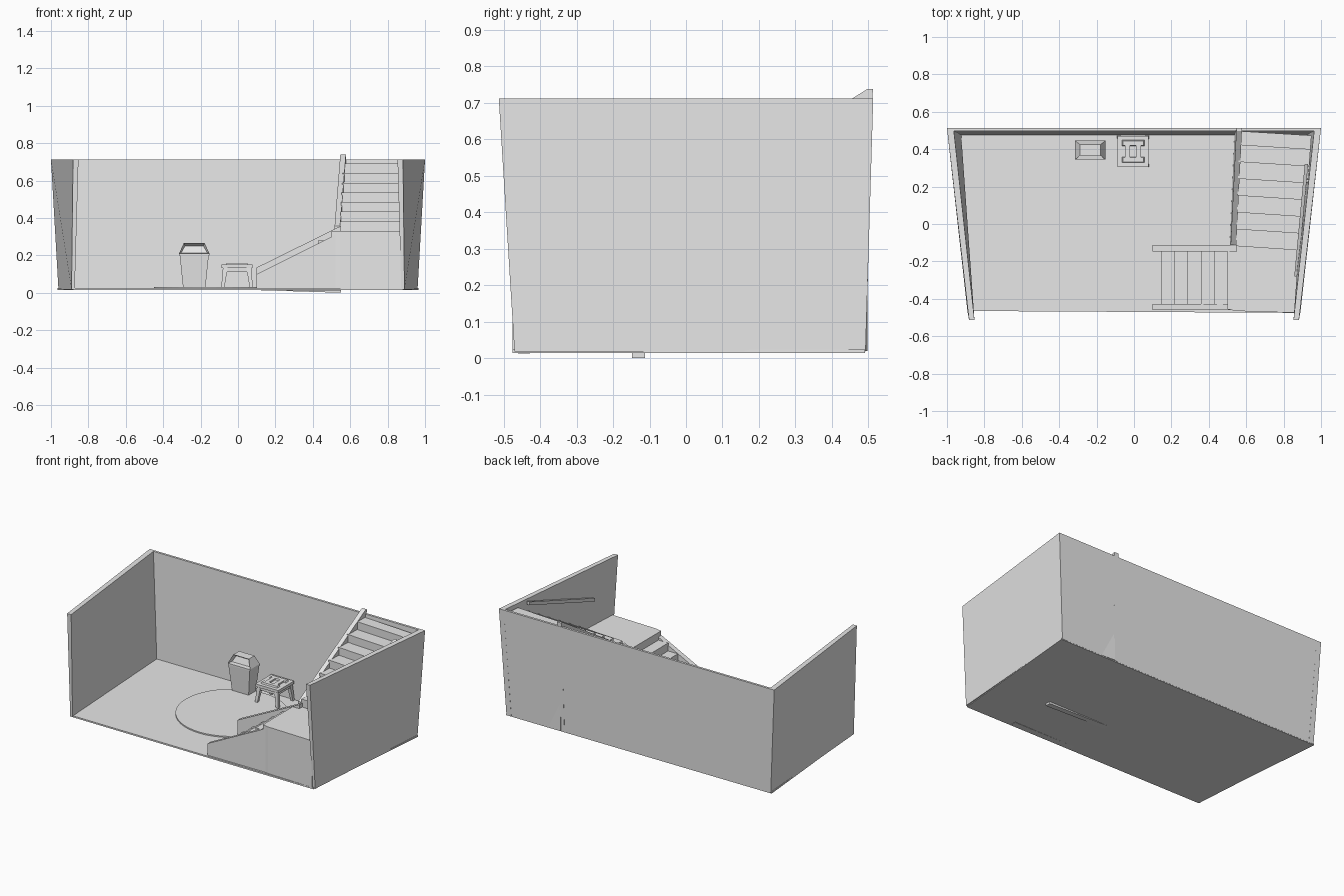
import bpy, bmesh
from mathutils import Vector

cube = bpy.data.objects.get("Cube")
if cube:
    bpy.data.objects.remove(cube, do_unlink=True)

grey = bpy.data.materials.new("plain grey")
grey.use_nodes = True
grey.diffuse_color = (0.8, 0.8, 0.8, 1)
grey.node_tree.nodes["Principled BSDF"].inputs["Base Color"].default_value = (0.8, 0.8, 0.8, 1)


def finish(name, bm):
    bmesh.ops.recalc_face_normals(bm, faces=bm.faces)
    mesh = bpy.data.meshes.new(name)
    bm.to_mesh(mesh)
    bm.free()
    mesh.materials.append(grey)
    obj = bpy.data.objects.new(name, mesh)
    bpy.context.collection.objects.link(obj)
    return obj


def add_loft(bm, *loops):
    """Bridge matching loops of points and cap both ends."""
    rings = [[bm.verts.new(p) for p in loop] for loop in loops]
    for a, b in zip(rings, rings[1:]):
        for i in range(len(a)):
            j = (i + 1) % len(a)
            bm.faces.new((a[i], a[j], b[j], b[i]))
    bm.faces.new(rings[0])
    bm.faces.new(rings[-1])


def loft(name, *loops):
    bm = bmesh.new()
    add_loft(bm, *loops)
    return finish(name, bm)


def rect(cx, cy, w, d, z):
    return [(cx + sx * w / 2, cy + sy * d / 2, z)
            for sx, sy in ((-1, -1), (1, -1), (1, 1), (-1, 1))]


def box(name, x0, x1, y0, y1, z0, z1):
    c = ((x0 + x1) / 2, (y0 + y1) / 2, x1 - x0, y1 - y0)
    return loft(name, rect(*c, z0), rect(*c, z1))


# Floor slab, wider at the back
outline = [(-0.88, -0.465), (0.88, -0.475), (0.965, 0.49), (-0.965, 0.49)]
loft("floor", [(x, y, 0.014) for x, y in outline], [(x, y, 0.024) for x, y in outline])

# Side walls leaning outwards, and the back wall
for name, s in (("left_wall", 1), ("right_wall", -1)):
    low = [(0.873, -0.47), (0.89, -0.47), (0.96, 0.492), (0.925, 0.492)]
    high = [(0.853, -0.513), (0.882, -0.513), (1, 0.513), (0.965, 0.513)]
    loft(name, [(s * x, y, 0.018) for x, y in low], [(s * x, y, 0.712) for x, y in high])
loft("back_wall",
     [(-0.955, 0.476, 0.018), (0.955, 0.476, 0.018), (0.955, 0.491, 0.018), (-0.955, 0.491, 0.018)],
     [(-0.99, 0.498, 0.712), (0.99, 0.498, 0.712), (0.99, 0.513, 0.712), (-0.99, 0.513, 0.712)])

# Round rug
bm = bmesh.new()
bmesh.ops.create_cone(bm, cap_ends=True, segments=48, radius1=0.335, radius2=0.335, depth=0.012)
bmesh.ops.translate(bm, verts=bm.verts, vec=(-0.115, 0.1, 0.026))
finish("round_rug", bm)


def stair_profile(starts, end, base, rise):
    """Sawtooth outline of a solid flight as (run, height) pairs."""
    pts, z = [(starts[0], 0.02)], base
    for i, s in enumerate(starts):
        z += rise
        nxt = starts[i + 1] if i + 1 < len(starts) else end
        pts += [(s, z), (nxt, z)]
    return pts + [(end, 0.02)]


# Lower flight, landing and upper flight
lower = stair_profile([0.145 + 0.071 * i for i in range(5)], 0.5, 0.02, 0.052)
loft("lower_steps", [(x, -0.43, z) for x, z in lower], [(x, -0.14, z) for x, z in lower])
plan = [(0.5, -0.455), (0.545, -0.465), (0.872, -0.475), (0.895, -0.1), (0.53, -0.1), (0.5, -0.13)]
loft("landing", [(x, y, 0.02) for x, y in plan], [(x, y, 0.33) for x, y in plan])
upper = stair_profile([-0.13 + 0.09 * i for i in range(7)], 0.485, 0.33, 0.0515)
loft("upper_steps",
     [(0.545 + 0.03 * (y + 0.12), y + 0.012, z) for y, z in upper],
     [(0.878 + 0.075 * (y + 0.46), y - 0.012, z) for y, z in upper])

# Panels enclosing both flights
front = [(0.1, 0.014), (0.55, 0.012), (0.55, 0.325), (0.1, 0.1)]
loft("lower_front_panel", [(x, -0.46, z) for x, z in front], [(x, -0.427, z) for x, z in front])
inner = [(0.1, 0.014), (0.55, 0.0), (0.55, 0.357), (0.1, 0.135)]
loft("lower_inner_panel", [(x, -0.148, z) for x, z in inner], [(x, -0.113, z) for x, z in inner])
side = [(-0.113, 0.02), (0.493, 0.02), (0.512, 0.738), (0.498, 0.738), (-0.113, 0.357)]


def panel_x(y, z):
    return 0.512 + 0.042 * (y + 0.12) + 0.012 * z


loft("upper_side_panel",
     [(panel_x(y, z), y, z) for y, z in side],
     [(panel_x(y, z) + 0.03, y, z) for y, z in side])

# Handrail on the side wall
ends = [(0.866, -0.28, 0.505), (0.922, 0.32, 0.695)]
loft("handrail", *[[(x + dx, y, z + dz) for dx, dz in
                    ((-0.009, -0.011), (0.009, -0.011), (0.009, 0.011), (-0.009, 0.011))]
                   for x, y, z in ends])
for i, t in enumerate((0.15, 0.85)):
    p = Vector(ends[0]).lerp(Vector(ends[1]), t)
    box(f"rail_bracket_{i + 1}", p.x, p.x + 0.035, p.y - 0.008, p.y + 0.008, p.z - 0.012, p.z)

# Litter bin: tapered body, sloped hood and recessed opening
bin_x, bin_y = -0.234, 0.395
loft("bin_body", rect(bin_x, bin_y, 0.118, 0.072, 0.02), rect(bin_x, bin_y, 0.155, 0.1, 0.2))
bm = bmesh.new()
add_loft(bm, rect(bin_x, bin_y, 0.162, 0.102, 0.2), rect(bin_x, bin_y, 0.162, 0.102, 0.21),
         rect(bin_x, bin_y, 0.112, 0.06, 0.265))
bmesh.ops.recalc_face_normals(bm, faces=bm.faces)
slope = min((f for f in bm.faces if f.normal.z > 0.1), key=lambda f: f.normal.y)
bmesh.ops.inset_individual(bm, faces=[slope], thickness=0.013, depth=0)
bmesh.ops.translate(bm, verts=slope.verts, vec=(0, 0.025, -0.004))
finish("bin_hood", bm)

# Step stool: slab seat, raised grip pads, splayed legs and aprons
sx, sy = -0.005, 0.388
box("stool_seat", sx - 0.083, sx + 0.083, sy - 0.083, sy + 0.083, 0.132, 0.15)
for i, s in enumerate((-1, 1)):
    loft(f"stool_pad_{i + 1}", rect(sx, sy + s * 0.045, 0.12, 0.03, 0.15),
         rect(sx, sy + s * 0.045, 0.11, 0.024, 0.16))
    box(f"stool_grip_{i + 1}", sx + s * 0.03 - 0.013, sx + s * 0.03 + 0.013,
        sy - 0.04, sy + 0.04, 0.15, 0.16)
    box(f"stool_apron_{i + 1}", sx - 0.07, sx + 0.07,
        sy + s * 0.068 - 0.005, sy + s * 0.068 + 0.005, 0.112, 0.132)
    box(f"stool_side_apron_{i + 1}", sx + s * 0.068 - 0.005, sx + s * 0.068 + 0.005,
        sy - 0.07, sy + 0.07, 0.112, 0.132)
    for j, t in enumerate((-1, 1)):
        loft(f"stool_leg_{i + 1}_{j + 1}",
             rect(sx + s * 0.077, sy + t * 0.077, 0.016, 0.016, 0.02),
             rect(sx + s * 0.063, sy + t * 0.063, 0.026, 0.026, 0.132))
